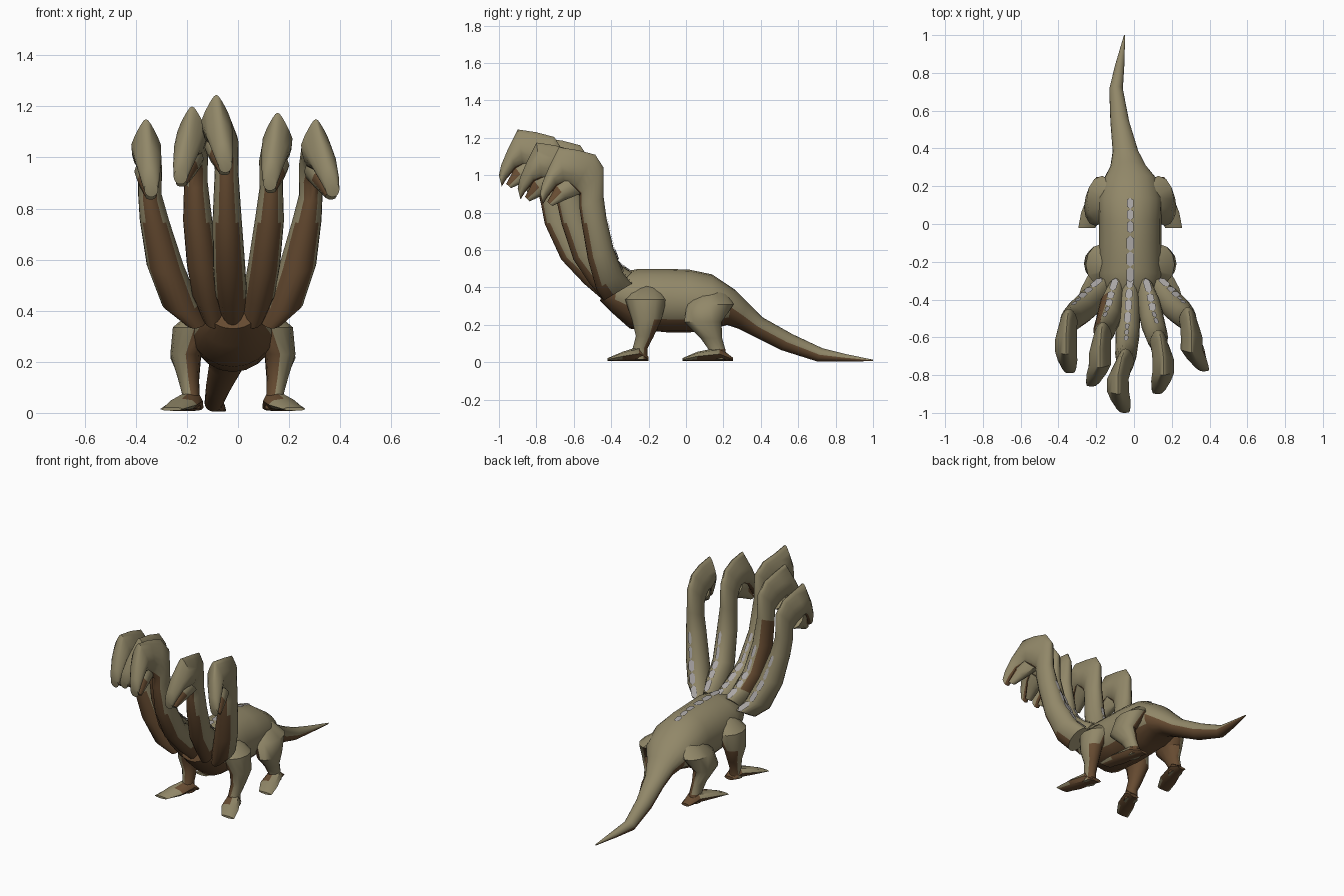
import bpy, math
from mathutils import Vector as V

if "Cube" in bpy.data.objects:
    bpy.data.objects.remove(bpy.data.objects["Cube"])


def material(name, rgb):
    m = bpy.data.materials.new(name)
    m.diffuse_color = (*rgb, 1)
    m.use_nodes = True
    m.node_tree.nodes["Principled BSDF"].inputs["Base Color"].default_value = m.diffuse_color
    return m


OLIVE = material("olive_hide", (0.285, 0.245, 0.14))
BROWN = material("brown_belly", (0.135, 0.071, 0.031))
GREY = material("grey_spine", (0.40, 0.38, 0.375))
CX = -0.02  # body midline


def make(name, verts, faces, mats, slots=None):
    me = bpy.data.meshes.new(name)
    me.from_pydata(verts, [], faces)
    for m in mats:
        me.materials.append(m)
    if slots:
        me.polygons.foreach_set("material_index", slots)
    ob = bpy.data.objects.new(name, me)
    bpy.context.collection.objects.link(ob)
    bpy.context.view_layer.objects.active = ob
    bpy.ops.object.select_all(action='DESELECT')
    ob.select_set(True)
    if slots:
        bpy.ops.object.mode_set(mode='EDIT')
        bpy.ops.mesh.select_all(action='SELECT')
        bpy.ops.mesh.normals_make_consistent(inside=False)
        bpy.ops.object.mode_set(mode='OBJECT')
    bpy.ops.object.shade_smooth_by_angle(angle=math.radians(42))
    return ob


def loft(name, rings, is_brown, n=20, caps=(0, 0)):
    """Skin rings (centre, u axis, v axis, peak); is_brown(angle, ring index).
    Peak above 0 pinches the upper half of the ring into a ridge."""
    verts, faces, slots = [], [], []
    for c, u, v, peak in rings:
        for k in range(n):
            a = 2 * math.pi * k / n
            pinch = 1 - peak * max(0, math.sin(a))
            verts.append(c + u * math.cos(a) * pinch + v * math.sin(a))
    for i in range(len(rings) - 1):
        for k in range(n):
            j = (k + 1) % n
            faces.append((i * n + k, i * n + j, (i + 1) * n + j, (i + 1) * n + k))
            slots.append(int(is_brown(2 * math.pi * (k + 0.5) / n, i)))
    faces += [tuple(range(n)), tuple(range(len(verts) - n, len(verts)))]
    slots += list(caps)
    return make(name, verts, faces, (OLIVE, BROWN), slots)


def section(x, top, bottom, half_width, peak=0):
    """Ring given by its top and bottom points in the y-z plane."""
    t, b = V((x, *top)), V((x, *bottom))
    return (t + b) / 2, V((half_width, 0, 0)), (t - b) / 2, peak


def spine_patches(name, points, normal, step, width):
    """Row of thin six-sided scales along a path."""
    verts, faces = [], []
    for p, q in zip(points, points[1:]):
        d = q - p
        count = max(1, round(d.length / step))
        d /= count
        side = d.cross(normal).normalized() * width
        for i in range(count):
            s = p + d * i + normal * 0.005
            k = len(verts)
            verts += [s, s + d * 0.2 + side, s + d * 0.8 + side, s + d * 0.98,
                      s + d * 0.8 - side, s + d * 0.2 - side]
            faces.append(tuple(range(k, k + 6)))
    make(name, verts, faces, (GREY,))


# body and tail in one tapering skin
body = [
    section(CX, (-0.43, 0.41), (-0.46, 0.33), 0.08),
    section(CX, (-0.36, 0.48), (-0.39, 0.26), 0.135),
    section(CX, (-0.25, 0.50), (-0.30, 0.18), 0.17),
    section(CX, (-0.10, 0.50), (-0.10, 0.16), 0.165),
    section(CX, (0.02, 0.495), (0.02, 0.16), 0.165),
    section(CX, (0.14, 0.47), (0.12, 0.17), 0.17),
    section(CX, (0.26, 0.39), (0.22, 0.20), 0.14),
    section(-0.03, (0.33, 0.32), (0.28, 0.18), 0.095),
    section(-0.045, (0.41, 0.24), (0.36, 0.14), 0.068),
    section(-0.075, (0.57, 0.15), (0.51, 0.065), 0.05),
    section(-0.095, (0.73, 0.075), (0.70, 0.005), 0.036),
    section(-0.075, (0.85, 0.045), (0.84, 0.005), 0.024),
    section(-0.05, (1.0, 0.014), (1.0, 0.006), 0.003),
]
loft("body_and_tail", body,
     lambda a, i: math.sin(a) < (0.3 if i == 0 else -0.4 if i == 1 else -0.6 if i < 6 else 0),
     caps=(1, 0))
spine_patches("body_spine", [V((CX, -0.31, 0.50)), V((CX, -0.06, 0.50))],
              V((0, 0, 1)), 0.08, 0.021)
spine_patches("rear_spine", [V((CX, -0.05, 0.50)), V((CX, 0.02, 0.497)), V((CX, 0.14, 0.472))],
              V((0, 0, 1)), 0.06, 0.017)

# necks and heads: base x, neck top x, crown (x, y, z), snout tip x
HEADS = [
    (-0.17, -0.345, (-0.36, -0.69, 1.15), -0.34),
    (-0.095, -0.165, (-0.18, -0.76, 1.20), -0.225),
    (-0.02, -0.045, (-0.085, -0.90, 1.245), -0.05),
    (0.06, 0.13, (0.155, -0.80, 1.175), 0.125),
    (0.135, 0.285, (0.305, -0.68, 1.15), 0.37),
]
for num, (bx, nx, (ax, ay, az), tx) in enumerate(HEADS, 1):
    outer = num in (1, 5)  # outer necks are thicker and set lower
    wide = 0.072 if outer else 0.063
    drop = 0.06 if outer else 0

    def neck(f, fx, back_z, front_z, w):
        return section(bx + (nx - bx) * fx,
                       (-0.29 + (ay + 0.53) * f, back_z),
                       (-0.44 + (ay + 0.55) * f, front_z), w)

    def head(t, top, bottom, w, peak=0.55):
        return section(ax + (tx - ax) * t, (ay + top[0], az + top[1]),
                       (ay + bottom[0], az + bottom[1]), w, peak)

    def neck_brown(a, i):
        if i > 5:  # throat edge along the mouth
            return math.sin(a) < -0.8
        if num == 2 and 0 < i < 4 and math.cos(a) < -0.3:  # twisted neck
            return True
        return math.sin(a) < (-0.3 if i == 0 else -0.6 if i < 3 else -0.75)

    neck_rings = [
        neck(0, 0, 0.48 - drop, 0.33, 0.05),
        neck(0.3, 0.33, 0.53 - drop * 0.9, 0.42 - drop * 0.5, wide),
        neck(0.65, 0.66 if outer else 0.6, 0.61, 0.55, wide),
        neck(0.9, 0.9, 0.77, 0.74, 0.057),
        neck(1, 1, az - 0.27, az - 0.32, 0.046),
    ]
    skull_rings = [
        section(nx, (ay + 0.24, az - 0.11), (ay + 0.11, az - 0.26), 0.047, 0.2),
        section((nx + ax) / 2, (ay + 0.195, az - 0.04), (ay + 0.08, az - 0.23), 0.05, 0.5),
        head(0, (0.10, -0.015), (0.06, -0.21), 0.057),
        head(0, (0, 0), (0.03, -0.20), 0.058),
        head(0.4, (-0.05, -0.10), (-0.012, -0.21), 0.052, 0.3),
        head(0.8, (-0.088, -0.19), (-0.06, -0.265), 0.038, 0.1),
        head(1, (-0.10, -0.245), (-0.085, -0.305), 0.027, 0),
    ]
    loft(f"neck_and_head_{num}", neck_rings + skull_rings, neck_brown)
    # lower jaw, nearly closed, with a brown lip near the tip
    jaw_rings = [
        head(0, (0.03, -0.16), (0.12, -0.25), 0.046, 0),
        head(0.4, (-0.015, -0.20), (0.045, -0.28), 0.042, 0),
        head(0.9, (-0.062, -0.29), (-0.035, -0.315), 0.022, 0),
    ]
    loft(f"lower_jaw_{num}", jaw_rings, lambda a, i: i == 1 and math.sin(a) > 0.1, n=10)
    # grey scales up the back of the neck
    backs = [c + v for c, u, v, p in neck_rings[:4]]
    spine_patches(f"neck_spine_{num}", backs[:3], V((0, 0.75, 0.66)), 0.07, 0.018)
    spine_patches(f"nape_spine_{num}", backs[2:], V((0, 0.9, 0.43)), 0.07, 0.011)

# legs: rings of (offset from midline, y, z, half width, half depth)
FRONT_LEG = [(0.085, -0.21, 0.42, 0.05, 0.06), (0.15, -0.215, 0.335, 0.085, 0.11),
             (0.185, -0.21, 0.23, 0.06, 0.08), (0.175, -0.22, 0.14, 0.042, 0.048),
             (0.165, -0.245, 0.075, 0.034, 0.04), (0.165, -0.25, 0.015, 0.04, 0.045)]
HIND_LEG = [(0.06, 0.14, 0.40, 0.05, 0.06), (0.15, 0.13, 0.31, 0.08, 0.125),
            (0.185, 0.09, 0.215, 0.06, 0.10), (0.17, 0.135, 0.13, 0.038, 0.058),
            (0.165, 0.165, 0.07, 0.034, 0.045), (0.165, 0.17, 0.015, 0.038, 0.05)]
# feet: offset, y, half width, top height
FRONT_FOOT = [(0.15, -0.20, 0.035, 0.03), (0.165, -0.25, 0.047, 0.085),
              (0.20, -0.34, 0.06, 0.056), (0.24, -0.42, 0.045, 0.022)]
HIND_FOOT = [(0.15, 0.25, 0.03, 0.025), (0.165, 0.18, 0.047, 0.08),
             (0.20, 0.06, 0.06, 0.056), (0.23, -0.02, 0.045, 0.022)]
for side, s in (("right", 1), ("left", -1)):
    for part, leg, foot in (("front", FRONT_LEG, FRONT_FOOT), ("hind", HIND_LEG, HIND_FOOT)):
        rear_from = 2 if part == "front" else 4
        rings = [(V((CX + s * o, y, z)), V((s * w, 0, 0)), V((0, d, 0)), 0)
                 for o, y, z, w, d in leg]
        # inner and lower rear faces are brown
        loft(f"{part}_leg_{side}", rings,
             lambda a, i: i > 0 and (math.cos(a) < -0.1 or (i >= rear_from and math.sin(a) > 0.5)),
             n=12)
        rings = [(V((CX + s * o, y, (h + 0.008) / 2)), V((s * w, 0, 0)),
                  V((0, 0, (h - 0.008) / 2)), 0) for o, y, w, h in foot]
        # soles and heels are brown
        loft(f"{part}_foot_{side}", rings,
             lambda a, i: math.sin(a) < (-0.5 if i == 2 else 0.0) or i == 0
             or (i == 1 and math.cos(a) < -0.3),
             n=8, caps=(1, 0))
